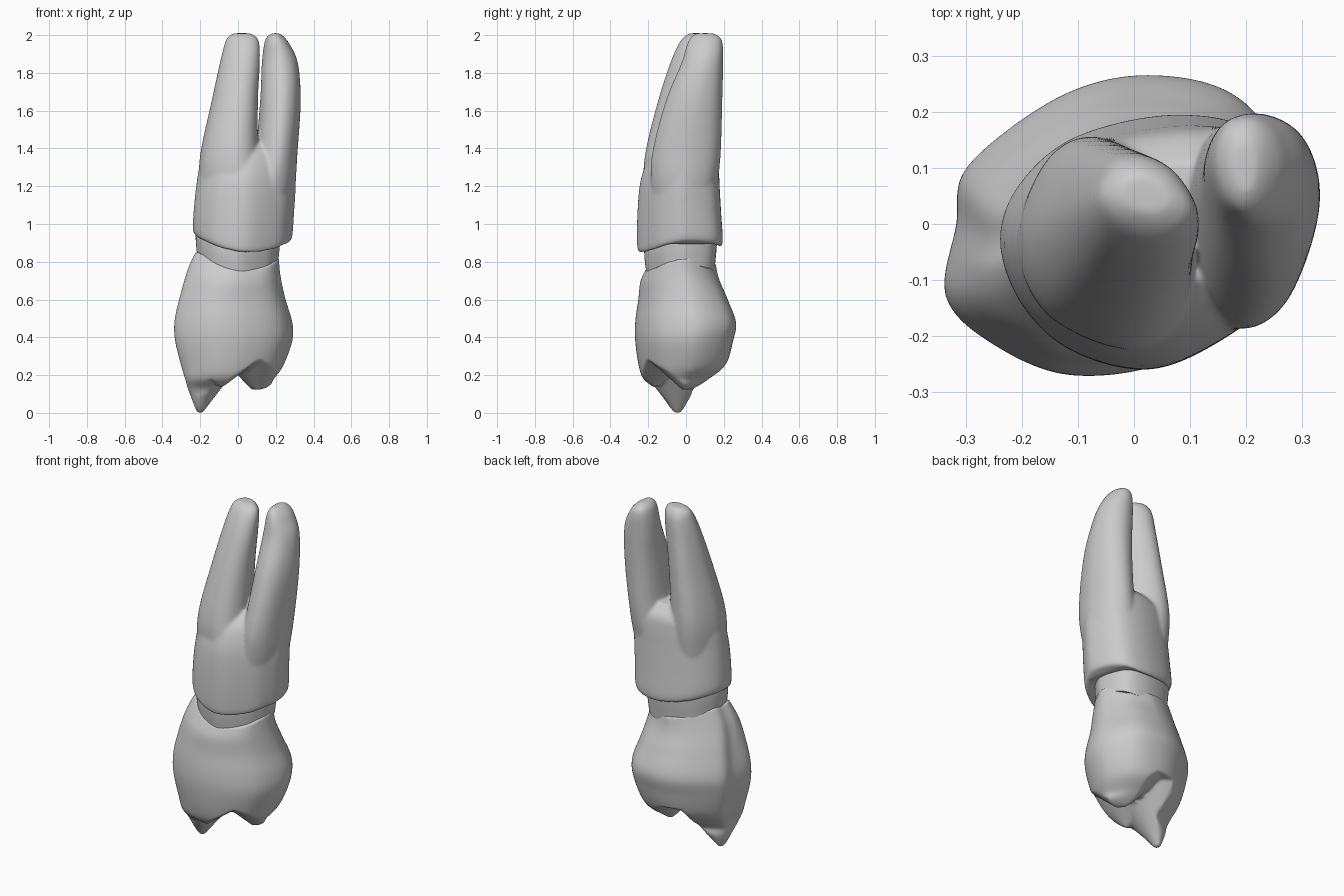
import bpy, bmesh, math
from mathutils import Vector

cube = bpy.data.objects.get("Cube")
if cube:
    bpy.data.objects.remove(cube, do_unlink=True)

enamel = bpy.data.materials.new("pale_grey")
enamel.use_nodes = True
GREY = (0.6, 0.6, 0.6, 1)
enamel.diffuse_color = GREY
enamel.node_tree.nodes["Principled BSDF"].inputs["Base Color"].default_value = GREY


def spline(pts, steps, closed):
    """Catmull-Rom curve through points of any dimension."""
    n, out = len(pts), []
    pick = (lambda i: pts[i % n]) if closed else (lambda i: pts[max(0, min(n - 1, i))])
    for i in range(n if closed else n - 1):
        a, b, c, d = (Vector(pick(i + k)) for k in (-1, 0, 1, 2))
        for s in range(steps):
            t = s / steps
            out.append((b * 2 + (c - a) * t + (a * 2 - b * 5 + c * 4 - d) * t * t
                        + (b * 3 - a - c * 3 + d) * t ** 3) / 2)
    return out if closed else out + [Vector(pts[-1])]


def loft(bm, rows, outline, steps, warp=None):
    """Skin rows of (z, x0, x1, y0, y1) with a unit outline; close both ends."""
    rings = []
    for z, x0, x1, y0, y1 in spline(rows, steps, False):
        ring = []
        for u in outline:
            p = Vector(((x0 + x1 + (x1 - x0) * u.x) / 2, (y0 + y1 + (y1 - y0) * u.y) / 2, z))
            ring.append(bm.verts.new(warp(p, u) if warp else p))
        rings.append(ring)
    n = len(outline)
    for a, b in zip(rings, rings[1:]):
        for i in range(n):
            bm.faces.new((a[i], a[(i + 1) % n], b[(i + 1) % n], b[i]))
    bm.faces.new(rings[0])
    bm.faces.new(rings[-1])


def finish(name, bm, soften=0):
    """Make the object; optionally fuse its shells and soften the joins."""
    bmesh.ops.recalc_face_normals(bm, faces=bm.faces)
    mesh = bpy.data.meshes.new(name)
    bm.to_mesh(mesh)
    bm.free()
    mesh.materials.append(enamel)
    ob = bpy.data.objects.new(name, mesh)
    bpy.context.collection.objects.link(ob)
    bpy.ops.object.select_all(action='DESELECT')
    ob.select_set(True)
    bpy.context.view_layer.objects.active = ob
    bpy.ops.object.shade_smooth_by_angle(angle=math.radians(45))
    if soften:
        fuse = ob.modifiers.new("fuse", 'REMESH')
        fuse.mode = 'VOXEL'
        fuse.voxel_size = 0.007
        fuse.use_smooth_shade = True
        relax = ob.modifiers.new("soften", 'SMOOTH')
        relax.factor = 0.5
        relax.iterations = soften


def scallop(u):
    """Height of the wavy neck line: high at the sides, low at the front."""
    s = u.x - .25
    return (0.058 if s < 0 else 0.09) * s * s + 0.018 * u.y


CROWN = spline([(-1, -.47), (-.94, 0), (-.87, .4), (-.33, .87), (.2, 1), (.7, .82), (1, .2),
                (.8, -.52), (.27, -.91), (-.3, -1), (-.75, -.78)], 8, True)
TRUNK = spline([(-1, 0), (-.87, .45), (-.48, .83), (.2, 1), (.75, .83), (1, .15),
                (.88, -.32), (.62, -.66), (.05, -1), (-.5, -.87), (-.85, -.5)], 8, True)
LEANING = spline([(-1, .05), (-.68, .8), (-.12, 1), (.55, .65), (1, -.2),
                  (.78, -.8), (.15, -1), (-.7, -.65)], 8, True)
OVAL = spline([(-1, .1), (-.72, .78), (0, 1), (.7, .72), (1, .05),
               (.7, -.7), (.05, -1), (-.68, -.68)], 8, True)

# Crown: a bowl whose underside is cut by the cusps and the groove between them
CUSPS = [(-.2, -.045, -.015, 1.3), (.115, .03, .078, 1.05), (-.09, -.17, .13, .75)]


def crown_warp(p, u):
    fade = max(0, min(1, (p.z - .5) / .26)) ** 2
    tuck = 1 - fade * max(0, u.length - 1)
    p.x *= tuck
    p.y = -.03 + (p.y + .03) * tuck
    p.z += scallop(u) * fade
    floor = min(z + s * math.hypot(p.x - x, (p.y - y) * .85) for x, y, z, s in CUSPS)
    p.z = max(p.z, min(floor, .28))
    return p


bm = bmesh.new()
loft(bm, [(.768, -.228, .218, -.215, .158), (.7, -.275, .225, -.242, .175),
          (.6, -.31, .25, -.252, .22), (.48, -.334, .287, -.267, .264),
          (.38, -.33, .287, -.267, .249), (.25, -.299, .239, -.249, .209),
          (.18, -.278, .19, -.224, .13), (.13, -.265, .15, -.165, .057),
          (.08, -.247, -.1, -.12, .02), (-.01, -.213, -.187, -.06, -.03)],
     CROWN, 10, crown_warp)
finish("crown", bm, 4)


# Neck: narrow band between crown and root
def neck_warp(p, u):
    p.z += scallop(u)
    return p


bm = bmesh.new()
loft(bm, [(.73, -.215, .21, -.205, .15), (.83, -.224, .22, -.218, .16),
          (.9, -.222, .222, -.22, .165)], TRUNK, 4, neck_warp)
finish("neck_band", bm)


# Root: one trunk dividing into two tapering roots, fused together
def trunk_warp(p, u):
    p.z += scallop(u) * max(0, min(1, (1.2 - p.z) / .3)) * .9
    return p


bm = bmesh.new()
loft(bm, [(.862, -.23, .277, -.247, .185), (.9, -.239, .288, -.257, .195),
          (1.05, -.233, .297, -.256, .186), (1.2, -.221, .305, -.244, .178),
          (1.3, -.205, .305, -.218, .173), (1.37, -.18, .297, -.18, .16),
          (1.43, -.12, .26, -.11, .11)], TRUNK, 6, trunk_warp)
loft(bm, [(1, -.19, .16, -.19, .12), (1.2, -.208, .15, -.222, .145),
          (1.38, -.198, .108, -.214, .155), (1.65, -.14, .105, -.148, .142),
          (1.85, -.097, .115, -.084, .13), (1.95, -.072, .113, -.04, .122),
          (1.99, -.055, .098, -.01, .105), (2.01, -.025, .065, .02, .085)], LEANING, 6)
loft(bm, [(1, .02, .25, -.16, .13), (1.2, .04, .3, -.185, .165),
          (1.38, .09, .315, -.178, .184), (1.65, .117, .332, -.108, .192),
          (1.85, .126, .318, -.025, .197), (1.95, .138, .275, .005, .195),
          (1.99, .152, .245, .025, .18), (2.01, .178, .218, .055, .145)], OVAL, 6)
finish("forked_root", bm, 18)
